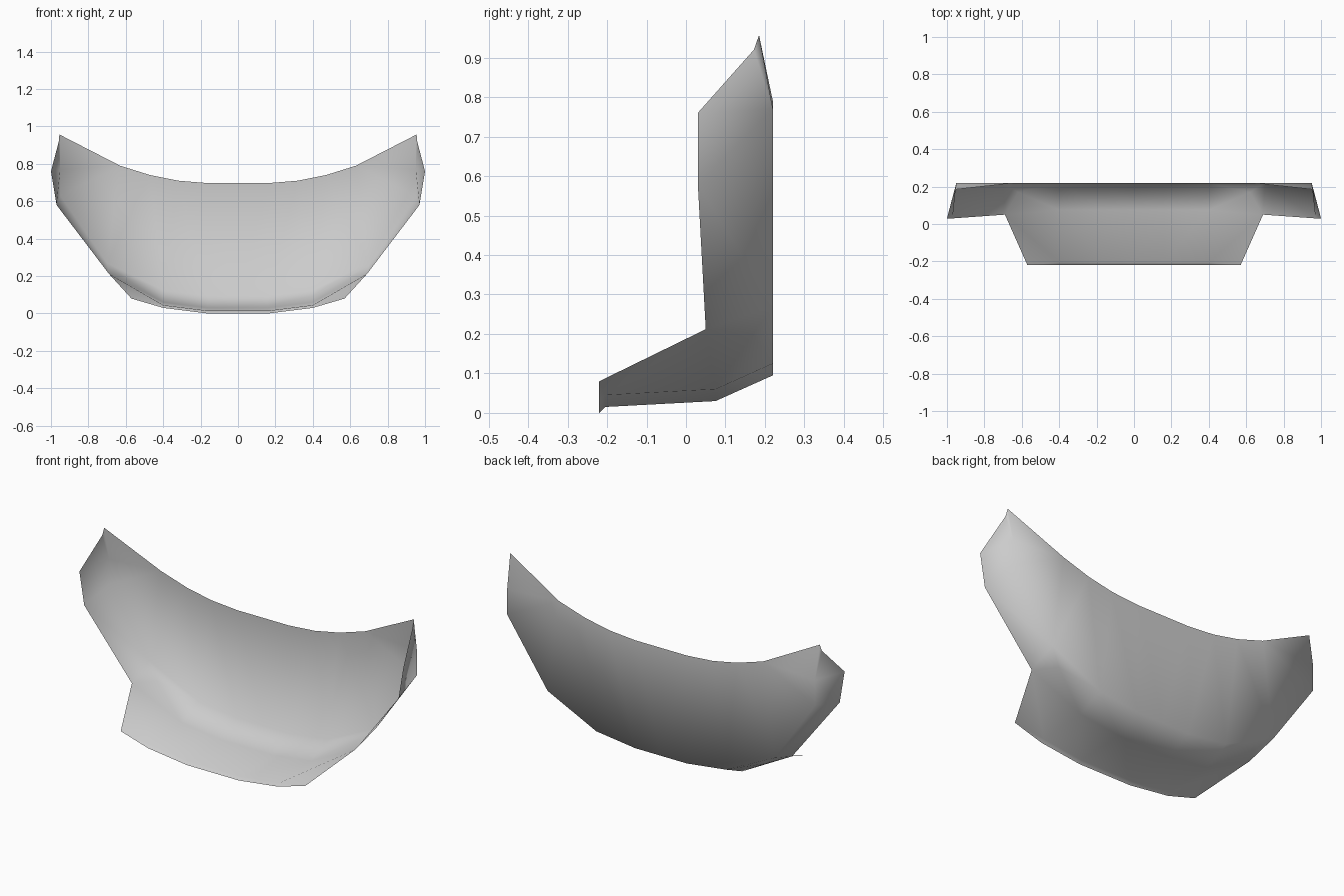
import bpy
import bmesh

cube = bpy.data.objects.get("Cube")
if cube:
    bpy.data.objects.remove(cube, do_unlink=True)

grey = bpy.data.materials.new("plain grey")
grey.use_nodes = True
colour = (0.6, 0.6, 0.6, 1)
grey.diffuse_color = colour
grey.node_tree.nodes["Principled BSDF"].inputs["Base Color"].default_value = colour

bm = bmesh.new()


def row(points, y):
    """Vertices from (x, z) pairs at one depth."""
    return [bm.verts.new((x, y, z)) for x, z in points]


def strip(a, b):
    """Quads between two rows, a triangle where they share a vertex."""
    for i in range(len(a) - 1):
        corners = [a[i], a[i + 1], b[i + 1], b[i]]
        bm.faces.new(list(dict.fromkeys(corners)))


# Half profiles running outward from the centre
lip = row([(0, 0), (.16, 0), (.4, .03), (.57, .08)], -.22)
lip_top = row([(0, .015), (.16, .015), (.4, .045)], -.205) + [lip[-1]]
fold = row([(0, .03), (.16, .03), (.4, .06)], .075)
corner = bm.verts.new((.69, .05, .212))
heel = bm.verts.new((.62, .17, .2))
back = row([(0, .095), (.16, .095), (.4, .125), (.7, .27), (.95, .63)], .22)
rim = row([(0, .697), (.16, .697), (.32, .71), (.47, .74), (.63, .79)], .22)

# Wing points
wing_low = bm.verts.new((.97, .03, .58))
wing_high = bm.verts.new((1, .03, .76))
wing_back = bm.verts.new((.95, .22, .77))
tip = bm.verts.new((.955, .185, .957))
tip_front = bm.verts.new((.958, .172, .92))

# Turned-down lip, floor, bend and back panel
strip(lip, lip_top)
strip(lip_top[:3], fold)
bm.faces.new((lip_top[2], lip[3], corner))
bm.faces.new((lip_top[2], corner, fold[2]))
strip(fold + [corner], back[:3] + [heel])
bm.faces.new((back[2], heel, back[3]))
strip(back, rim)

# Side wing
bm.faces.new((back[4], wing_back, tip, rim[4]))
bm.faces.new((corner, wing_low, back[3], heel))
bm.faces.new((wing_low, back[4], back[3]))
bm.faces.new((wing_low, wing_high, wing_back, back[4]))
bm.faces.new((wing_high, tip_front, tip, wing_back))

bmesh.ops.recalc_face_normals(bm, faces=bm.faces)
# Make the concave side the front
bm.normal_update()
if sum(f.normal.y * f.calc_area() for f in bm.faces) > 0:
    bmesh.ops.reverse_faces(bm, faces=bm.faces)
for face in bm.faces:
    face.smooth = True

mesh = bpy.data.meshes.new("curved_shell")
bm.to_mesh(mesh)
bm.free()
mesh.materials.append(grey)
shell = bpy.data.objects.new("curved_shell", mesh)
bpy.context.collection.objects.link(shell)
mirror = shell.modifiers.new("Mirror", "MIRROR")
mirror.use_clip = True
mirror.merge_threshold = 0.001
